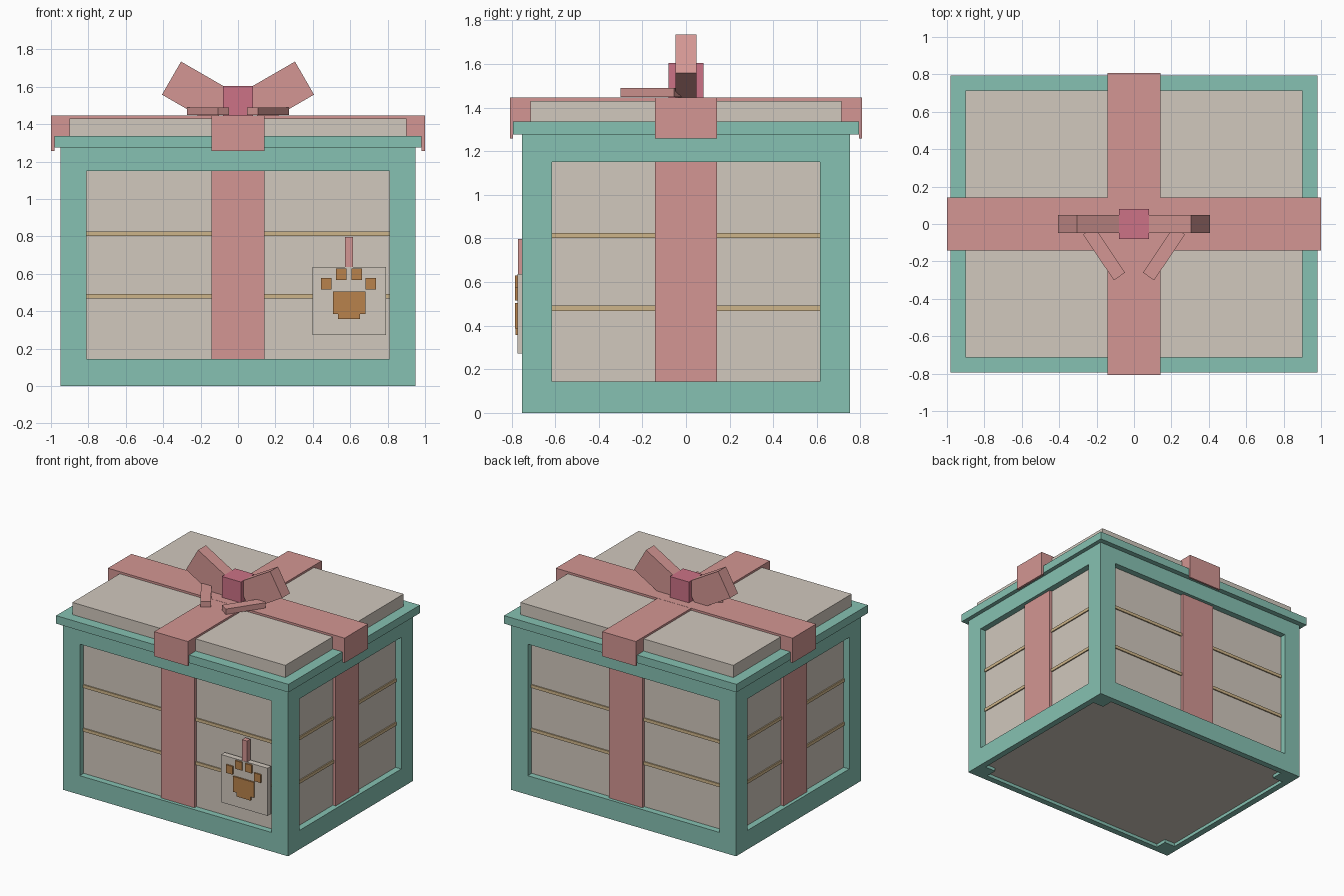
import bpy, math
from mathutils import Matrix

if "Cube" in bpy.data.objects:
    bpy.data.objects.remove(bpy.data.objects["Cube"])


def material(name, rgb):
    lin = [((c / 255 + 0.055) / 1.055) ** 2.4 for c in rgb]
    m = bpy.data.materials.new(name)
    m.diffuse_color = (*lin, 1)
    m.use_nodes = True
    m.node_tree.nodes["Principled BSDF"].inputs["Base Color"].default_value = m.diffuse_color
    return m


GREEN = material("teal_green", (134, 193, 178))
BEIGE = material("warm_beige", (209, 200, 189))
PINK = material("dusty_pink", (211, 150, 147))
ROSE = material("deep_rose", (204, 114, 134))
GOLD = material("pale_gold", (206, 181, 138))
BROWN = material("paw_brown", (184, 130, 76))


def box(name, mat, x, y, z, rot=None):
    """Box from (min, max) ranges, optionally turned about its centre: rot = (degrees, axis)."""
    size = [r[1] - r[0] for r in (x, y, z)]
    centre = [(r[1] + r[0]) / 2 for r in (x, y, z)]
    bpy.ops.mesh.primitive_cube_add(size=1, location=(0, 0, 0))
    ob = bpy.context.object
    ob.name = ob.data.name = name
    m = Matrix.Translation(centre)
    if rot:
        m = m @ Matrix.Rotation(math.radians(rot[0]), 4, rot[1])
    ob.data.transform(m @ Matrix.Diagonal((*size, 1)))
    ob.data.materials.append(mat)
    return ob


def span(a, b, s):
    """Range a..b, mirrored when s is -1."""
    return (a, b) if s > 0 else (-b, -a)


BX, BY = 0.95, 0.753        # half size of the body
IX, IY = 0.81, 0.614        # half size of the panel openings
PX, PY = 0.902, 0.705       # recessed panel planes
RW = 0.142                  # half width of the ribbon
Z0, Z1, TOP = 0.145, 1.15, 1.276

# Inner box that forms the four recessed panels
box("panel_box", BEIGE, (-PX, PX), (-PY, PY), (0.025, TOP))

# Corner posts
for sx in (-1, 1):
    for sy in (-1, 1):
        box("corner_post", GREEN, span(IX, BX, sx), span(IY, BY, sy), (0, TOP))

# Rails, plank stripes and ribbon on each side
for s in (-1, 1):
    for z in ((0, Z0), (Z1, TOP)):
        box("long_rail", GREEN, (-IX, IX), span(PY, BY, s), z)
        box("short_rail", GREEN, span(PX, BX, s), (-IY, IY), z)
    for z in ((0.468, 0.492), (0.801, 0.825)):
        box("long_stripe", GOLD, (-IX, IX), span(PY, PY + 0.009, s), z)
        box("short_stripe", GOLD, span(PX, PX + 0.009, s), (-IY, IY), z)
    box("long_side_ribbon", PINK, (-RW, RW), span(PY - 0.01, 0.728, s), (Z0, Z1))
    box("short_side_ribbon", PINK, span(PX - 0.01, 0.925, s), (-RW, RW), (Z0, Z1))

# Lid with raised panel
box("lid", GREEN, (-0.982, 0.982), (-0.793, 0.793), (TOP, 1.337))
box("lid_panel", BEIGE, (-0.9, 0.9), (-0.714, 0.714), (1.337, 1.43))

# Crossed lid ribbon with flaps over the edges
box("lid_ribbon_across", PINK, (-1, 1), (-RW, RW), (1.33, 1.446))
box("lid_ribbon_along", PINK, (-RW, RW), (-0.808, 0.808), (1.33, 1.445))
for s in (-1, 1):
    box("ribbon_flap_side", PINK, span(0.982, 1, s), (-RW, RW), (1.257, 1.34))
    box("ribbon_flap_front_back", PINK, (-RW, RW), span(0.793, 0.808, s), (1.257, 1.34))

# Bow: knot, two loops and two tails
box("bow_knot", ROSE, (-0.08, 0.08), (-0.08, 0.08), (1.44, 1.605))
for s in (-1, 1):
    box("bow_loop", PINK, span(0.057, 0.377, s), (-0.047, 0.047), (1.464, 1.668),
        (-30 * s, 'Y'))
    box("bow_tail", PINK, span(0.0125, 0.3075, s), (-0.1945, -0.1215), (1.449, 1.49),
        (56 * s, 'Z'))

# Gift tag with string and paw print
box("gift_tag", BEIGE, (0.398, 0.79), (-0.772, -0.728), (0.273, 0.637))
box("tag_string", PINK, (0.573, 0.615), (-0.77, -0.73), (0.63, 0.797))
box("paw_pad", BROWN, (0.507, 0.682), (-0.783, -0.765), (0.386, 0.504))
box("paw_pad_base", BROWN, (0.535, 0.653), (-0.782, -0.765), (0.357, 0.39))
for x, z in ((0.473, 0.546), (0.552, 0.598), (0.636, 0.598), (0.711, 0.546)):
    box("paw_toe", BROWN, (x - 0.028, x + 0.028), (-0.783, -0.765), (z - 0.031, z + 0.031))
